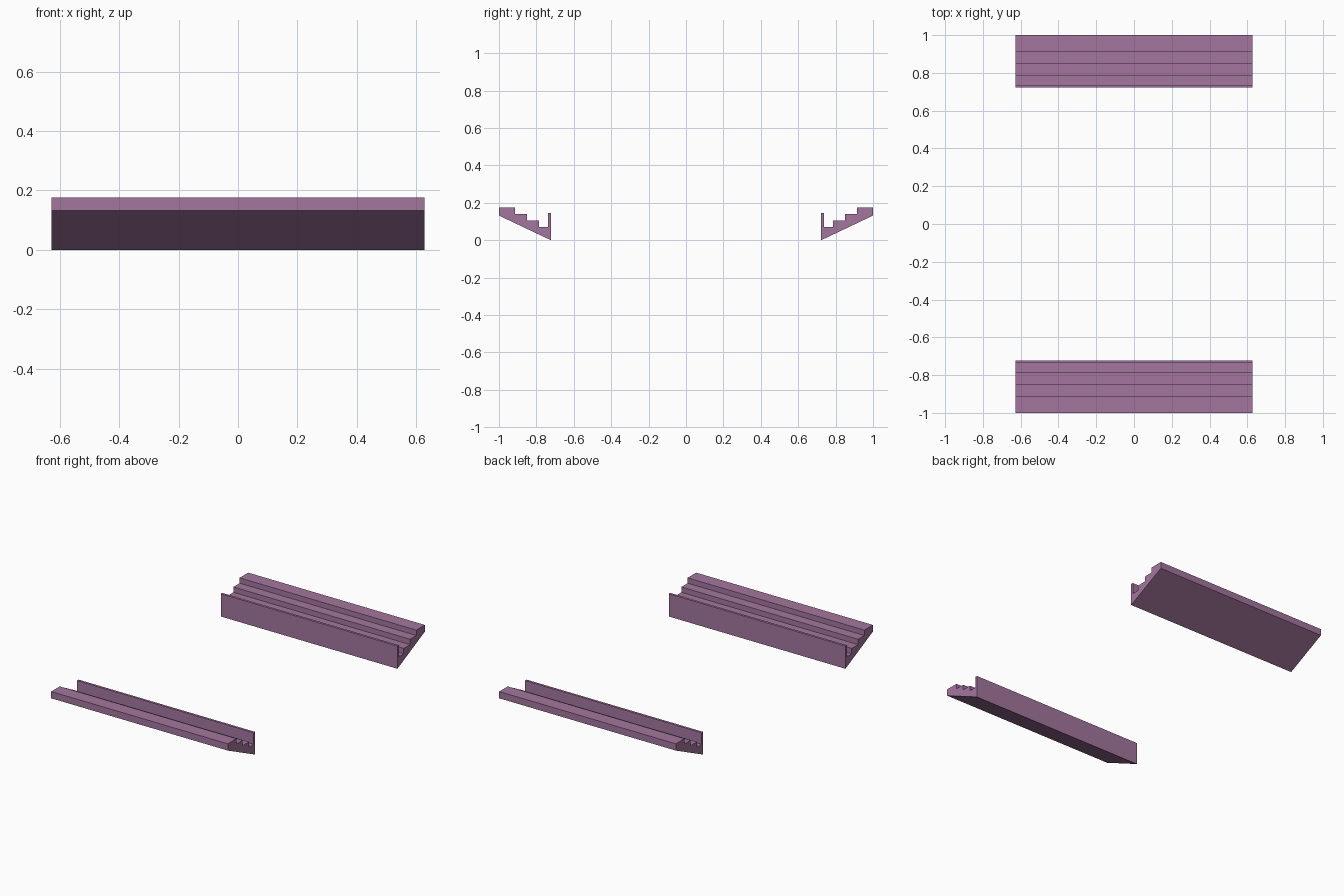
import bpy
import bmesh

if "Cube" in bpy.data.objects:
    bpy.data.objects.remove(bpy.data.objects["Cube"], do_unlink=True)

HALF_WIDTH = 0.628
INNER, WALL, OUTER = 0.722, 0.737, 1.0
STEP_START, TREAD, RISE, FLOOR = 0.786, 0.0635, 0.0345, 0.072

purple = bpy.data.materials.new("muted_purple")
purple.use_nodes = True
colour = (0.37, 0.18, 0.34, 1)
purple.diffuse_color = colour
purple.node_tree.nodes["Principled BSDF"].inputs["Base Color"].default_value = colour


def stand_profile():
    """Parapet, three rising steps, and a sloping underside."""
    points = [(INNER, 0), (INNER, 0.146), (WALL, 0.146), (WALL, FLOOR)]
    for i in range(3):
        y = STEP_START + i * TREAD
        points += [(y, FLOOR + i * RISE), (y, FLOOR + (i + 1) * RISE)]
    return points + [(OUTER, FLOOR + 3 * RISE), (OUTER, 0.132)]


def build_stand(name, side):
    bm = bmesh.new()
    verts = [bm.verts.new((-HALF_WIDTH, side * y, z)) for y, z in stand_profile()]
    end = bm.faces.new(verts)
    # Extrude the end profile along the whole stand
    grown = bmesh.ops.extrude_face_region(bm, geom=[end], use_keep_orig=True)
    moved = [v for v in grown["geom"] if isinstance(v, bmesh.types.BMVert)]
    bmesh.ops.translate(bm, verts=moved, vec=(2 * HALF_WIDTH, 0, 0))
    bmesh.ops.recalc_face_normals(bm, faces=bm.faces)
    mesh = bpy.data.meshes.new(name)
    bm.to_mesh(mesh)
    bm.free()
    mesh.materials.append(purple)
    bpy.context.collection.objects.link(bpy.data.objects.new(name, mesh))


# Two facing stepped stands
build_stand("front_stand", -1)
build_stand("back_stand", 1)
